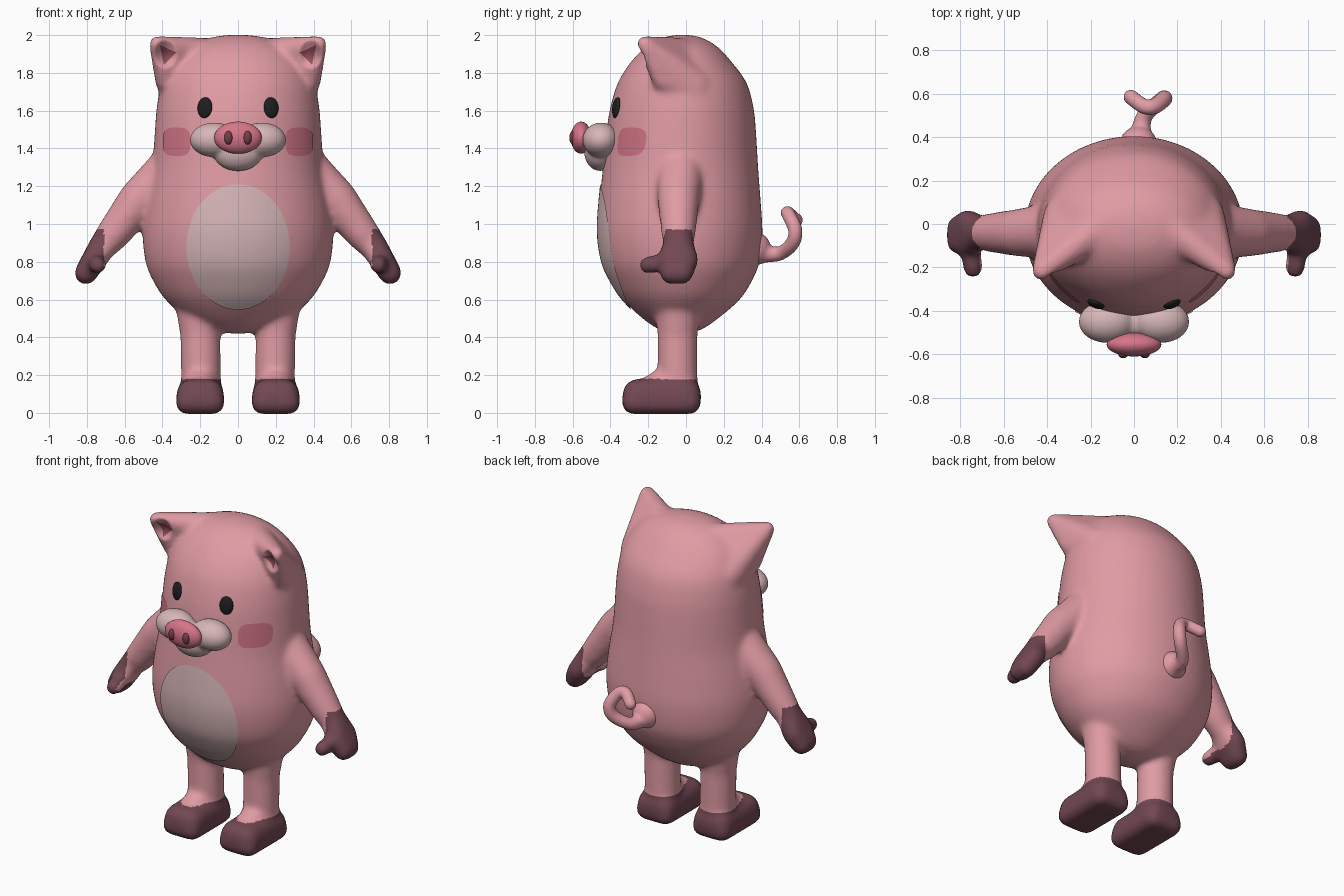
import bpy, bmesh, math
from mathutils import Vector, Matrix
from mathutils.bvhtree import BVHTree

if "Cube" in bpy.data.objects:
    bpy.data.objects.remove(bpy.data.objects["Cube"], do_unlink=True)


def material(name, rgb):
    m = bpy.data.materials.new(name)
    m.use_nodes = True
    m.diffuse_color = (*rgb, 1)
    m.node_tree.nodes["Principled BSDF"].inputs["Base Color"].default_value = (*rgb, 1)
    return m


PINK = material("skin pink", (0.75, 0.33, 0.37))
HOOF = material("hoof maroon", (0.17, 0.065, 0.085))
PALE = material("pale pink", (0.68, 0.47, 0.48))
NOSE = material("nose pink", (0.68, 0.18, 0.25))
BLUSH = material("blush pink", (0.63, 0.17, 0.23))
INNER = material("ear inside", (0.30, 0.08, 0.11))
NOSTRIL = material("nostril dark", (0.17, 0.05, 0.07))
BLACK = material("eye black", (0.013, 0.013, 0.014))


def add_object(name, bm, *mats):
    mesh = bpy.data.meshes.new(name)
    bm.to_mesh(mesh)
    bm.free()
    for m in mats:
        mesh.materials.append(m)
    for p in mesh.polygons:
        p.use_smooth = True
    obj = bpy.data.objects.new(name, mesh)
    bpy.context.collection.objects.link(obj)
    return obj


def hull(target, balls):
    """Add the convex hull of several balls (x, y, z, radius)."""
    bm = bmesh.new()
    for x, y, z, r in balls:
        bmesh.ops.create_icosphere(bm, subdivisions=3, radius=r,
                                   matrix=Matrix.Translation((x, y, z)))
    res = bmesh.ops.convex_hull(bm, input=bm.verts[:])
    keep = {v for v in res["geom"] if isinstance(v, bmesh.types.BMVert)}
    inner = set(v for v in res["geom_interior"] if isinstance(v, bmesh.types.BMVert))
    inner |= set(bm.verts) - keep
    bmesh.ops.delete(bm, geom=list(inner), context="VERTS")
    bmesh.ops.recalc_face_normals(bm, faces=bm.faces[:])
    tmp = bpy.data.meshes.new("tmp")
    bm.to_mesh(tmp)
    bm.free()
    target.from_mesh(tmp)
    bpy.data.meshes.remove(tmp)


def chain(target, balls):
    for a, b in zip(balls, balls[1:]):
        hull(target, [a, b])


def flip(balls, s):
    return [(s * x, y, z, r) for x, y, z, r in balls]


def spline(rows, steps):
    """Catmull-Rom interpolation through rows of numbers."""
    out = []
    for i in range(len(rows) - 1):
        p0, p1, p2, p3 = (rows[max(0, min(len(rows) - 1, i + k))] for k in (-1, 0, 1, 2))
        for j in range(steps):
            t = j / steps
            out.append(tuple(b + 0.5 * t * (c - a + t * (2 * a - 5 * b + 4 * c - d
                       + t * (3 * (b - c) + d - a))) for a, b, c, d in zip(p0, p1, p2, p3)))
    return out + [rows[-1]]


def ellipsoid(bm, centre, radii):
    m = Matrix.Translation(centre) @ Matrix.Diagonal((*radii, 1))
    bmesh.ops.create_uvsphere(bm, u_segments=32, v_segments=20, radius=1, matrix=m)


def fuse(obj, voxel, rounds):
    """Melt overlapping pieces into one smooth skin."""
    rm = obj.modifiers.new("melt", "REMESH")
    rm.mode, rm.voxel_size, rm.use_smooth_shade = "VOXEL", voxel, True
    sm = obj.modifiers.new("soften", "SMOOTH")
    sm.factor, sm.iterations = 0.5, rounds
    deps = bpy.context.evaluated_depsgraph_get()
    mesh = bpy.data.meshes.new_from_object(obj.evaluated_get(deps))
    obj.modifiers.clear()
    obj.data = mesh
    for p in mesh.polygons:
        p.use_smooth = True
        p.material_index = 0


# Torso and head: rows of (height, half width, front y, back y)
torso = [(0.42, 0.03, -0.06, 0.0), (0.44, 0.15, -0.14, 0.08), (0.50, 0.27, -0.23, 0.17),
         (0.60, 0.385, -0.335, 0.285), (0.70, 0.45, -0.40, 0.35), (0.80, 0.49, -0.445, 0.39),
         (0.95, 0.505, -0.467, 0.405), (1.10, 0.49, -0.46, 0.397), (1.30, 0.455, -0.44, 0.382),
         (1.50, 0.44, -0.42, 0.37), (1.62, 0.43, -0.40, 0.357), (1.75, 0.405, -0.36, 0.32),
         (1.86, 0.35, -0.29, 0.24), (1.94, 0.26, -0.21, 0.165), (1.988, 0.14, -0.12, 0.08),
         (2.002, 0.03, -0.04, 0.0)]
bm = bmesh.new()
rings = []
for z, hx, yf, yb in spline(torso, 4):
    angles = [math.tau * i / 64 for i in range(64)]
    rings.append([bm.verts.new((hx * math.cos(a), (yf + yb) / 2 + (yb - yf) / 2 * math.sin(a), z))
                  for a in angles])
for lo, hi in zip(rings, rings[1:]):
    for i in range(64):
        j = (i + 1) % 64
        bm.faces.new((lo[i], lo[j], hi[j], hi[i]))
bm.faces.new(rings[0][::-1])
bm.faces.new(rings[-1])

# Limbs and ears, once for each side
for s in (1, -1):
    chain(bm, flip([(0.36, -0.03, 1.28, 0.13), (0.52, -0.04, 1.13, 0.112),
                    (0.65, -0.04, 0.96, 0.092), (0.70, -0.04, 0.90, 0.08)], s))
    hull(bm, flip([(0.70, -0.04, 0.91, 0.075), (0.765, 0.005, 0.81, 0.062),
                   (0.765, -0.09, 0.81, 0.062), (0.805, -0.02, 0.74, 0.06),
                   (0.805, -0.08, 0.74, 0.06)], s))
    chain(bm, flip([(0.755, -0.10, 0.80, 0.05), (0.742, -0.205, 0.782, 0.046)], s))
    chain(bm, flip([(0.21, -0.04, 0.62, 0.13), (0.20, -0.045, 0.42, 0.107),
                    (0.195, -0.045, 0.15, 0.107)], s))
    sole = [(0.2 + dx, y, 0.052, 0.058) for dx in (-0.07, 0.07) for y in (-0.28, 0.02)]
    sole += [(0.2 + dx, y, 0.10, 0.08) for dx in (-0.045, 0.045) for y in (-0.255, 0.0)]
    hull(bm, flip(sole, s))
    hull(bm, flip([(0.2, -0.23, 0.09, 0.08), (0.2, -0.10, 0.16, 0.09)], s))
    hull(bm, flip([(0.427, -0.218, 1.953, 0.045), (0.27, -0.09, 1.92, 0.06),
                   (0.38, -0.12, 1.76, 0.06), (0.30, 0.03, 1.72, 0.12),
                   (0.15, -0.01, 1.89, 0.095)], s))
body = add_object("body", bm, PINK, HOOF)
fuse(body, 0.014, 18)

# Hollow the ears and colour hands and feet
for v in body.data.vertices:
    d = math.hypot((abs(v.co.x) - 0.385) / 0.06, (v.co.z - 1.90) / 0.075)
    if d < 1 and v.co.y < -0.05 and v.normal.y < 0:
        v.co.y += 0.045 * (1 - d * d)
body.data.materials.clear()
body.data.materials.append(PINK)
body.data.materials.append(HOOF)
for p in body.data.polygons:
    x, y, z = p.center
    p.material_index = int(z < 0.18 or (abs(x) > 0.71 and z < 0.97))

skin = BVHTree.FromPolygons([v.co for v in body.data.vertices],
                            [p.vertices for p in body.data.polygons])


def patch(name, cx, cz, outline, mat, rings=10, lift=0.004):
    """Thin painted plate laid on the front of the skin."""
    bm = bmesh.new()

    def drop(x, z):
        hit, normal, _, _ = skin.ray_cast(Vector((x, -2, z)), Vector((0, 1, 0)))
        return bm.verts.new(hit + normal * lift)

    centre = drop(cx, cz)
    loops = [[drop(cx + dx * k / rings, cz + dz * k / rings) for dx, dz in outline]
             for k in range(1, rings + 1)]
    n = len(outline)
    for i in range(n):
        j = (i + 1) % n
        bm.faces.new((centre, loops[0][i], loops[0][j]))
        for a, b in zip(loops, loops[1:]):
            bm.faces.new((a[i], b[i], b[j], a[j]))
    bmesh.ops.recalc_face_normals(bm, faces=bm.faces[:])
    if sum(f.normal.y for f in bm.faces) > 0:
        bmesh.ops.reverse_faces(bm, faces=bm.faces[:])
    return add_object(name, bm, mat)


def oval(rx, rz, power=1.0, n=56):
    def bend(t):
        return math.copysign(abs(t) ** power, t)
    return [(rx * bend(math.cos(math.tau * i / n)), rz * bend(math.sin(math.tau * i / n)))
            for i in range(n)]


def triangle(corners, n=8):
    return [tuple(a + (b - a) * k / n for a, b in zip(p, q))
            for p, q in zip(corners, corners[1:] + corners[:1]) for k in range(n)]


patch("belly_patch", 0, 0.88, oval(0.27, 0.33), PALE, 16, 0.006)
for side, s in (("left", 1), ("right", -1)):
    patch(side + "_blush", s * 0.322, 1.435, oval(0.072, 0.075, 0.6), BLUSH)
    patch(side + "_ear_inside", s * 0.385, 1.90,
          triangle([(s * 0.032, 0.05), (s * -0.06, 0.01), (s * 0.008, -0.06)]), INNER, 6)
    # Eye: flat oval bead following the face
    bm = bmesh.new()
    ellipsoid(bm, (0, 0, 0), (0.041, 0.02, 0.056))
    eye = add_object(side + "_eye", bm, BLACK)
    hit = skin.ray_cast(Vector((s * 0.175, -2, 1.615)), Vector((0, 1, 0)))[0]
    eye.location = hit
    eye.rotation_euler = (-0.12, 0, s * 0.36)

# Muzzle: two cheeks and a chin melted together
bm = bmesh.new()
for s in (1, -1):
    ellipsoid(bm, (s * 0.125, -0.45, 1.445), (0.13, 0.098, 0.092))
ellipsoid(bm, (0, -0.455, 1.385), (0.135, 0.085, 0.105))
muzzle = add_object("muzzle", bm, PALE)
fuse(muzzle, 0.01, 8)
muzzle.data.materials.clear()
muzzle.data.materials.append(PALE)

# Snout and nostrils
bm = bmesh.new()
ellipsoid(bm, (0, -0.555, 1.457), (0.126, 0.055, 0.085))
add_object("snout", bm, NOSE)
for side, s in (("left", 1), ("right", -1)):
    bm = bmesh.new()
    ellipsoid(bm, (s * 0.05, -0.598, 1.457), (0.023, 0.02, 0.036))
    add_object(side + "_nostril", bm, NOSTRIL)

# Curly tail, flared at the root
bm = bmesh.new()
chain(bm, spline([(0.02, 0.36, 0.87, 0.09), (0.03, 0.42, 0.845, 0.05), (0.05, 0.50, 0.845, 0.038),
                  (0.12, 0.565, 0.90, 0.038), (0.14, 0.578, 0.97, 0.038),
                  (0.10, 0.545, 1.045, 0.037), (0.05, 0.54, 1.058, 0.036),
                  (-0.015, 0.585, 1.02, 0.035)], 4))
tail = add_object("tail", bm, PINK)
fuse(tail, 0.009, 6)
tail.data.materials.clear()
tail.data.materials.append(PINK)
